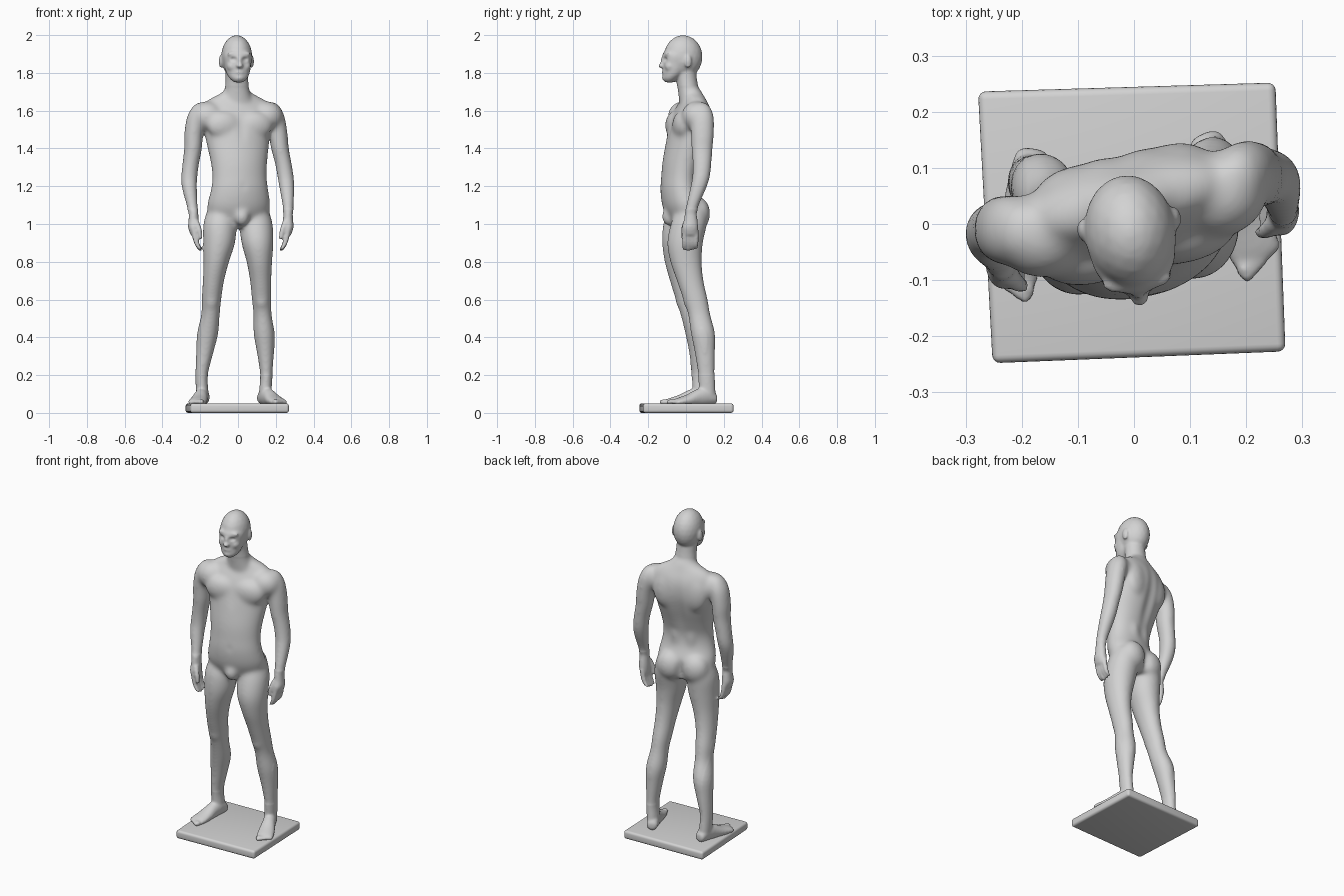
import bpy
import bmesh
from math import sin, cos, pi, radians
from mathutils import Matrix, Vector

cube = bpy.data.objects.get("Cube")
if cube:
    bpy.data.objects.remove(cube)

# One stone colour for everything
stone = bpy.data.materials.new("light grey stone")
stone.use_nodes = True
stone.diffuse_color = (.65, .65, .65, 1)
stone.node_tree.nodes["Principled BSDF"].inputs["Base Color"].default_value = stone.diffuse_color


def frame(x, y, turn):
    return Matrix.Translation((x, y, 0)) @ Matrix.Rotation(radians(turn), 4, 'Z')


def add_object(name, bm):
    mesh = bpy.data.meshes.new(name)
    bm.to_mesh(mesh)
    bm.free()
    mesh.materials.append(stone)
    obj = bpy.data.objects.new(name, mesh)
    bpy.context.collection.objects.link(obj)
    return obj


def smooth_rings(rings, steps=4):
    """Catmull-Rom interpolation between the given rings."""
    pts = [rings[0]] + list(rings) + [rings[-1]]
    out = []
    for a, b, c, d in zip(pts, pts[1:], pts[2:], pts[3:]):
        for i in range(steps):
            t = i / steps
            out.append([q + t / 2 * (r - p + t * (2 * p - 5 * q + 4 * r - s
                        + t * (3 * (q - r) + s - p)))
                        for p, q, r, s in zip(a, b, c, d)])
    return out + [list(rings[-1])]


def loft(rings, place=Matrix(), upright=False, floor=0, sides=28):
    """Skin elliptical rings (x, y, z, half width, half depth)."""
    loops = []
    for x, y, z, rx, ry in smooth_rings(rings):
        loop = []
        for i in range(sides):
            u, v = rx * cos(2 * pi * i / sides), ry * sin(2 * pi * i / sides)
            co = (x + u, y, max(z + v, floor)) if upright else (x + u, y + v, z)
            loop.append(body.verts.new(place @ Vector(co)))
        loops.append(loop)
    for low, high in zip(loops, loops[1:]):
        for i in range(sides):
            j = (i + 1) % sides
            body.faces.new((low[i], low[j], high[j], high[i]))
    body.faces.new(loops[0])
    body.faces.new(loops[-1])


def blob(place, loc, radii):
    """Ellipsoid muscle or feature."""
    bmesh.ops.create_icosphere(
        body, subdivisions=3, radius=1,
        matrix=place @ Matrix.Translation(loc) @ Matrix.Diagonal((*radii, 1)))


def pair(place, loc, radii):
    for side in (-1, 1):
        blob(place, (side * loc[0], loc[1], loc[2]), radii)


body = bmesh.new()
trunk = frame(0, 0, 13)
head = frame(-.006, -.02, 8)

# Torso
loft([(0, 0, .98, .09, .07), (0, -.005, 1.04, .155, .095), (0, -.018, 1.1, .17, .105),
      (0, -.037, 1.18, .155, .096), (0, -.037, 1.25, .147, .092),
      (0, -.022, 1.33, .153, .1), (0, .002, 1.42, .168, .107),
      (0, .02, 1.5, .18, .108), (0, .032, 1.57, .19, .097),
      (0, .038, 1.62, .187, .08), (0, .04, 1.66, .15, .06),
      (0, .035, 1.69, .09, .052), (0, .03, 1.715, .06, .045)], trunk)
pair(trunk, (.16, .018, 1.57), (.088, .078, .08))     # shoulder girdle
pair(trunk, (.083, -.043, 1.522), (.095, .047, .075))  # chest
pair(trunk, (.085, .08, 1.53), (.08, .046, .11))      # shoulder blades
pair(trunk, (.04, .03, 1.25), (.04, .028, .13))       # lower back
pair(trunk, (.075, .046, 1.055), (.082, .066, .09))   # buttocks
blob(trunk, (0, -.094, 1.04), (.04, .036, .052))      # groin

# Neck and head
loft([(-.005, .025, 1.64, .085, .06), (-.005, .014, 1.7, .068, .057),
      (-.006, .004, 1.76, .06, .055), (-.008, -.005, 1.83, .06, .056)])
blob(head, (0, .005, 1.885), (.082, .103, .115))
loft([(0, -.068, 1.75, .024, .024), (0, -.062, 1.77, .046, .042),
      (0, -.045, 1.8, .062, .058), (0, -.032, 1.85, .072, .073),
      (0, -.025, 1.9, .075, .079), (0, -.02, 1.94, .05, .05)], head)
pair(head, (.083, .02, 1.86), (.011, .02, .035))      # ears
pair(head, (.027, -.083, 1.9), (.036, .017, .014))    # brow
pair(head, (.034, -.07, 1.835), (.03, .029, .03))     # cheeks
blob(head, (0, -.098, 1.86), (.013, .018, .034))      # nose
blob(head, (0, -.108, 1.838), (.018, .021, .014))
blob(head, (0, -.094, 1.803), (.027, .014, .014))     # mouth
blob(head, (0, -.088, 1.774), (.027, .02, .02))       # chin

# Arms: shared levels and girths, one path of (x, y) for each side
arm_girth = [(1.645, .015, .02), (1.625, .038, .046), (1.57, .053, .063),
             (1.48, .051, .062), (1.4, .048, .057), (1.32, .045, .051),
             (1.25, .044, .048), (1.19, .041, .044), (1.1, .031, .035),
             (1.05, .025, .031)]
right_arm = [(-.19, -.012), (-.2, -.013), (-.217, -.012), (-.234, -.01), (-.238, -.01),
             (-.25, -.01), (-.258, -.015), (-.257, -.03), (-.243, -.055), (-.235, -.07)]
left_arm = [(.175, .078), (.182, .08), (.194, .085), (.212, .087), (.222, .085),
            (.24, .085), (.252, .08), (.259, .065), (.265, .035), (.265, .025)]


def limb(path, girth):
    loft([(x, y, z, rx, ry) for (x, y), (z, rx, ry) in zip(path, girth)])


def hand(x, y, inward):
    place = Matrix.Translation((x, y, 1.05))
    loft([(0, 0, .02, .024, .03), (0, 0, -.03, .027, .036),
          (0, -.003, -.07, .029, .043), (inward * .006, -.003, -.11, .021, .04)], place)
    for i in range(4):                                # fingers
        fy = -.034 + .021 * i
        tip = -.192 + .006 * abs(i - 1)
        loft([(inward * .003, fy, -.08, .015, .013), (inward * .008, fy, -.12, .015, .013),
              (inward * .02, fy, -.16, .014, .012), (inward * .036, fy, tip, .01, .01)],
             place, sides=12)
    loft([(inward * .01, -.02, -.03, .017, .017), (inward * .028, -.036, -.075, .015, .015),
          (inward * .04, -.04, -.13, .011, .011)], place, sides=12)  # thumb


limb(right_arm, arm_girth)
limb(left_arm, arm_girth)
hand(*right_arm[-1], 1)
hand(*left_arm[-1], -1)

# Legs
leg_girth = [(1.08, .07, .08), (1, .088, .096), (.9, .085, .095), (.8, .068, .084),
             (.7, .057, .072), (.6, .052, .066), (.52, .049, .06), (.42, .056, .065),
             (.32, .046, .055), (.2, .033, .045), (.12, .033, .044), (.07, .032, .043)]
right_leg = [(-.09, -.01), (-.096, -.025), (-.1, -.032), (-.115, -.03), (-.13, -.015),
             (-.14, .01), (-.145, .03), (-.16, .06), (-.175, .07), (-.192, .074),
             (-.19, .08), (-.187, .085)]
left_leg = [(.09, .03), (.096, .015), (.103, -.005), (.113, 0), (.12, .022),
            (.125, .05), (.13, .07), (.138, .09), (.145, .1), (.15, .108),
            (.145, .112), (.143, .115)]


def foot(x, y, turn, inward):
    place = frame(x, y, turn)
    loft([(0, .05, .075, .014, .015), (0, .04, .077, .03, .03), (0, 0, .09, .035, .05),
          (0, -.06, .08, .038, .046), (0, -.12, .066, .046, .031),
          (0, -.175, .058, .048, .02), (0, -.195, .055, .042, .014)], place, True, .045)
    for i in range(5):                                # toes, big toe first
        size = .015 - .0015 * i
        blob(place, (inward * (.03 - .016 * i), -.2 + .007 * i, .058),
             (size, .026, size))


limb(right_leg, leg_girth)
limb(left_leg, leg_girth)
blob(Matrix(), (-.14, -.03, .6), (.034, .026, .05))   # kneecaps
blob(Matrix(), (.125, .01, .6), (.034, .026, .05))
foot(*right_leg[-1], -10, 1)
foot(*left_leg[-1], 24, -1)

# Fuse the parts into one skin
bmesh.ops.recalc_face_normals(body, faces=body.faces)
figure = add_object("standing_figure", body)
remesh = figure.modifiers.new("fuse", 'REMESH')
remesh.mode = 'VOXEL'
remesh.voxel_size = .006
soften = figure.modifiers.new("soften", 'SMOOTH')
soften.factor = .5
soften.iterations = 11
fused = bpy.data.meshes.new_from_object(
    figure.evaluated_get(bpy.context.evaluated_depsgraph_get()))
figure.modifiers.clear()
figure.data = fused
fused.name = "standing_figure"

# Press hollows along the depth axis: place, centre, radii, signed depth
hollows = [(trunk, (0, .11, 1.4), (.045, .1, .32), -.013),       # spine
           (trunk, (0, .11, 1.04), (.03, .1, .09), -.024),       # cleft
           (trunk, (0, -.1, 1.5), (.03, .07, .09), .006),        # breastbone
           (trunk, (0, -.13, 1.2), (.014, .05, .016), .012),     # navel
           (head, (-.031, -.1, 1.872), (.024, .05, .018), .01),  # eye sockets
           (head, (.031, -.1, 1.872), (.024, .05, .018), .01)]
skin = bmesh.new()
skin.from_mesh(fused)
for place, centre, radii, depth in hollows:
    inverse = place.inverted()
    push = place.to_3x3() @ Vector((0, depth, 0))
    for v in skin.verts:
        q = inverse @ v.co - Vector(centre)
        d = sum((a / r) ** 2 for a, r in zip(q, radii))
        if d < 1:
            v.co += push * (1 - d) ** 2

# Blend the muscles, keeping face, hands and feet crisp
muscles = [v for v in skin.verts if .2 < v.co.z < 1.73
           and not (v.co.z < 1.08 and abs(v.co.x) > .19)]
for _ in range(28):
    bmesh.ops.smooth_vert(skin, verts=muscles, factor=.5,
                          use_axis_x=True, use_axis_y=True, use_axis_z=True)
skin.to_mesh(fused)
skin.free()
fused.materials.clear()
fused.materials.append(stone)
fused.shade_smooth()

# Base slab with rounded edges
slab = bmesh.new()
corners = [(-.278, .236), (-.252, -.248), (.27, -.227), (.252, .252)]
top = slab.faces.new([slab.verts.new((x, y, .05)) for x, y in corners])
lower = bmesh.ops.extrude_face_region(slab, geom=[top], use_keep_orig=True)
for v in lower["geom"]:
    if isinstance(v, bmesh.types.BMVert):
        v.co.z = 0
bmesh.ops.recalc_face_normals(slab, faces=slab.faces)
bmesh.ops.bevel(slab, geom=slab.edges[:], offset=.014, segments=4, profile=.5,
                affect='EDGES')
base = add_object("base_slab", slab)
for obj in bpy.context.selected_objects:
    obj.select_set(False)
base.select_set(True)
bpy.context.view_layer.objects.active = base
bpy.ops.object.shade_smooth_by_angle()
